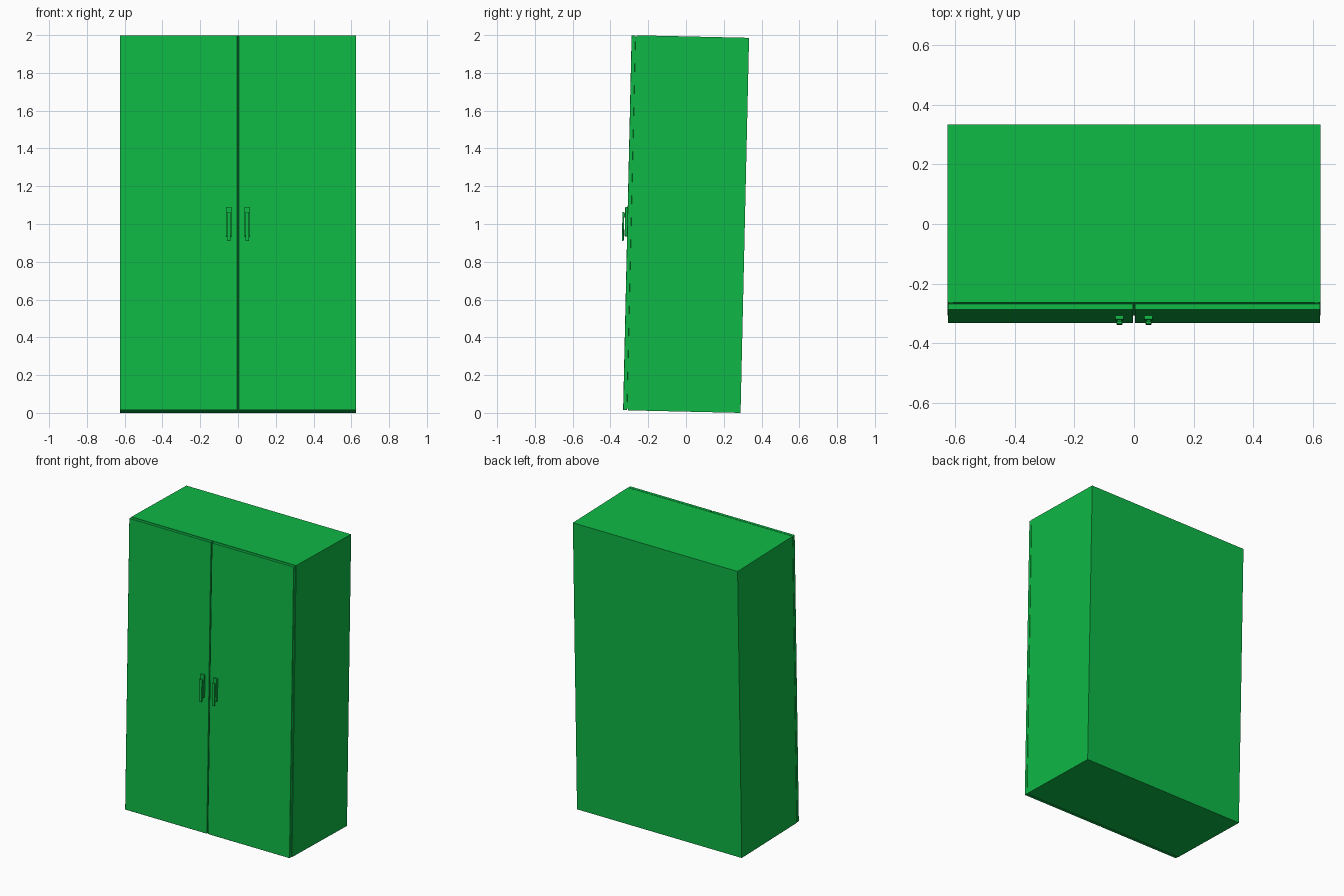
import bpy, bmesh, math
from mathutils import Matrix, Vector

if "Cube" in bpy.data.objects:
    bpy.data.objects.remove(bpy.data.objects["Cube"])

green = bpy.data.materials.new("green paint")
green.diffuse_color = (0.0045, 0.485, 0.061, 1)
green.use_nodes = True
green.node_tree.nodes["Principled BSDF"].inputs["Base Color"].default_value = green.diffuse_color

W, D, H = 0.626, 0.622, 1.986      # half width, depth, height
TILT = math.atan(0.0227)           # cabinet leans back slightly
frame = Matrix.Translation((0, -0.333, D * math.sin(TILT))) @ Matrix.Rotation(-TILT, 4, 'X')


def box(name, lo, hi, bevel=0.0, segments=1):
    """Box between two corners in cabinet space, then leaned back."""
    lo, hi = Vector(lo), Vector(hi)
    bm = bmesh.new()
    bmesh.ops.create_cube(bm, size=1)
    bmesh.ops.scale(bm, vec=hi - lo, verts=bm.verts)
    bmesh.ops.translate(bm, vec=(lo + hi) / 2, verts=bm.verts)
    if bevel:
        bmesh.ops.bevel(bm, geom=bm.edges[:], offset=bevel, segments=segments,
                        profile=0.5, affect='EDGES')
    mesh = bpy.data.meshes.new(name)
    bm.to_mesh(mesh)
    bm.free()
    mesh.materials.append(green)
    ob = bpy.data.objects.new(name, mesh)
    bpy.context.collection.objects.link(ob)
    ob.matrix_world = frame
    return ob


# Cabinet body behind the doors
box("cabinet_body", (-W, 0.025, 0), (W, D, H))

for side, s in (("left", -1), ("right", 1)):
    def span(a, b):
        return min(s * a, s * b), max(s * a, s * b)

    # Door panel, with narrow gaps in the middle and behind
    x0, x1 = span(0.003, W - 0.001)
    box(side + "_door", (x0, 0, 0.001), (x1, 0.021, H - 0.001), 0.001)
    # Hinge strip joining door and body
    x0, x1 = span(W - 0.02, W - 0.005)
    box(side + "_hinge_strip", (x0, 0.018, 0.01), (x1, 0.03, H - 0.01))

    # Handle: back plate, pivot block and hanging grip
    x0, x1 = span(0.034, 0.064)
    box(side + "_handle_plate", (x0, -0.013, 0.92), (x1, 0.002, 1.077), 0.004, 2)
    x0, x1 = span(0.041, 0.057)
    box(side + "_handle_pivot", (x0, -0.022, 1.025), (x1, -0.010, 1.045), 0.002)
    x0, x1 = span(0.039, 0.059)
    box(side + "_handle_grip", (x0, -0.027, 0.895), (x1, -0.017, 1.05), 0.004, 2)
